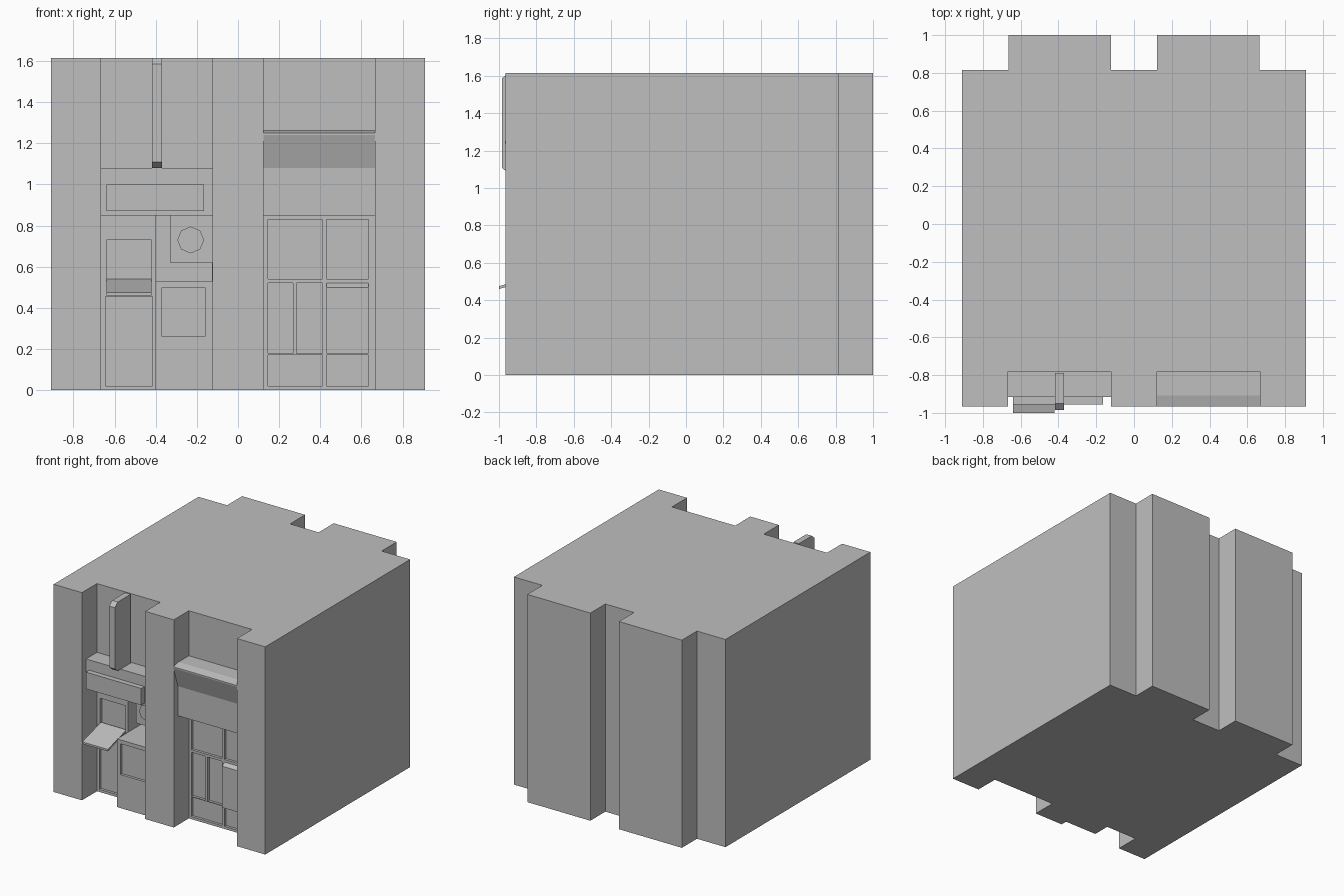
import bpy, bmesh, math
from mathutils import Vector

if "Cube" in bpy.data.objects:
    bpy.data.objects.remove(bpy.data.objects["Cube"])

H = 1.615          # building height
WALL = -0.78       # recessed shopfront plane
LEDGE = -0.915     # front of ledges and counter

grey = bpy.data.materials.new("plain_grey")
grey.diffuse_color = (0.52, 0.52, 0.52, 1)
grey.use_nodes = True
grey.node_tree.nodes["Principled BSDF"].inputs["Base Color"].default_value = grey.diffuse_color


def prism(name, pts, axis, lo, hi):
    """Extrude a 2D outline along an axis (x: pts are y,z / y: x,z / z: x,y)."""
    def place(a, b, c):
        return {'x': (c, a, b), 'y': (a, c, b), 'z': (a, b, c)}[axis]
    bm = bmesh.new()
    face = bm.faces.new([bm.verts.new(place(a, b, lo)) for a, b in pts])
    ext = bmesh.ops.extrude_face_region(bm, geom=[face])
    move = Vector(place(0, 0, hi - lo))
    bmesh.ops.translate(bm, vec=move,
                        verts=[v for v in ext['geom'] if isinstance(v, bmesh.types.BMVert)])
    bmesh.ops.recalc_face_normals(bm, faces=bm.faces)
    mesh = bpy.data.meshes.new(name)
    bm.to_mesh(mesh)
    bm.free()
    mesh.materials.append(grey)
    obj = bpy.data.objects.new(name, mesh)
    bpy.context.collection.objects.link(obj)
    return obj


def rect(x0, x1, z0, z1):
    return [(x0, z0), (x1, z0), (x1, z1), (x0, z1)]


def box(name, x0, x1, y0, y1, z0, z1):
    return prism(name, rect(x0, x1, z0, z1), 'y', y0, y1)


def carve(obj, outline, front, depth):
    """Cut an inset shape into a front-facing wall."""
    cutter = prism("cutter", outline, 'y', front - 0.01, front + depth)
    cutter.hide_render = True
    mod = obj.modifiers.new("inset", 'BOOLEAN')
    mod.object = cutter
    mod.operation = 'DIFFERENCE'
    mod.solver = 'EXACT'
    bpy.context.view_layer.objects.active = obj
    bpy.ops.object.modifier_apply(modifier=mod.name)
    bpy.data.objects.remove(cutter)


# Main block: front bays cut in, back bays pushed out
half = [(0.123, -0.965), (0.123, WALL), (0.667, WALL), (0.667, -0.965), (0.91, -0.965),
        (0.91, 0.815), (0.665, 0.815), (0.665, 1.0), (0.123, 1.0), (0.123, 0.815)]
body = prism("building_body", half + [(-x, y) for x, y in reversed(half)], 'z', 0, H)

# Left bay: door, window and deep serving hatch
carve(body, rect(-0.645, -0.415, 0.02, 0.455), WALL, 0.02)
carve(body, rect(-0.64, -0.42, 0.50, 0.73), WALL, 0.02)
carve(body, [(-0.4, 0.53), (-0.127, 0.53), (-0.127, 0.62), (-0.33, 0.62),
             (-0.33, 0.85), (-0.4, 0.85)], WALL, 0.16)

# Right bay: shop windows and door panels
for pane in [(0.145, 0.41, 0.54, 0.83), (0.43, 0.635, 0.54, 0.83),
             (0.145, 0.267, 0.178, 0.52), (0.285, 0.41, 0.178, 0.52),
             (0.145, 0.41, 0.02, 0.172), (0.43, 0.635, 0.02, 0.172)]:
    carve(body, rect(*pane), WALL, 0.02)

# Bulging panel beside the shop door, with sloped top
prism("shop_panel", [(-0.77, 0.52), (WALL, 0.52), (-0.81, 0.50), (-0.81, 0.178),
                     (-0.77, 0.178)], 'x', 0.43, 0.635)

# Left ledge and its blank sign board
box("left_ledge", -0.667, -0.123, LEDGE, -0.77, 0.85, 1.08)
box("sign_board", -0.64, -0.165, -0.955, LEDGE + 0.01, 0.87, 1.0)

# Vertical blade sign with chamfered front corners
prism("blade_sign", [(-0.79, 1.08), (-0.95, 1.08), (-0.985, 1.108), (-0.985, 1.585),
                     (-0.95, H), (-0.79, H)], 'x', -0.418, -0.37)

# Counter with inset front panel
counter = box("counter", -0.4, -0.123, LEDGE, -0.77, 0, 0.53)
carve(counter, rect(-0.37, -0.16, 0.26, 0.50), LEDGE, 0.02)

# Octagonal plaque on the wall above the counter
prism("octagon_plaque", [(-0.23 + 0.065 * math.cos(i * math.pi / 4),
                          0.73 + 0.065 * math.sin(i * math.pi / 4)) for i in range(8)],
      'y', WALL - 0.015, -0.77)

# Sloping door canopy
prism("door_canopy", [(WALL + 0.01, 0.54), (-1.0, 0.475), (-1.0, 0.46),
                      (WALL + 0.01, 0.525)], 'x', -0.64, -0.42)

# Right header with flared awning
prism("shop_awning", [(-0.77, 0.85), (LEDGE, 0.85), (LEDGE, 1.08), (-0.967, 1.24),
                      (-0.967, 1.25), (-0.907, 1.265), (-0.77, 1.265)], 'x', 0.123, 0.667)
